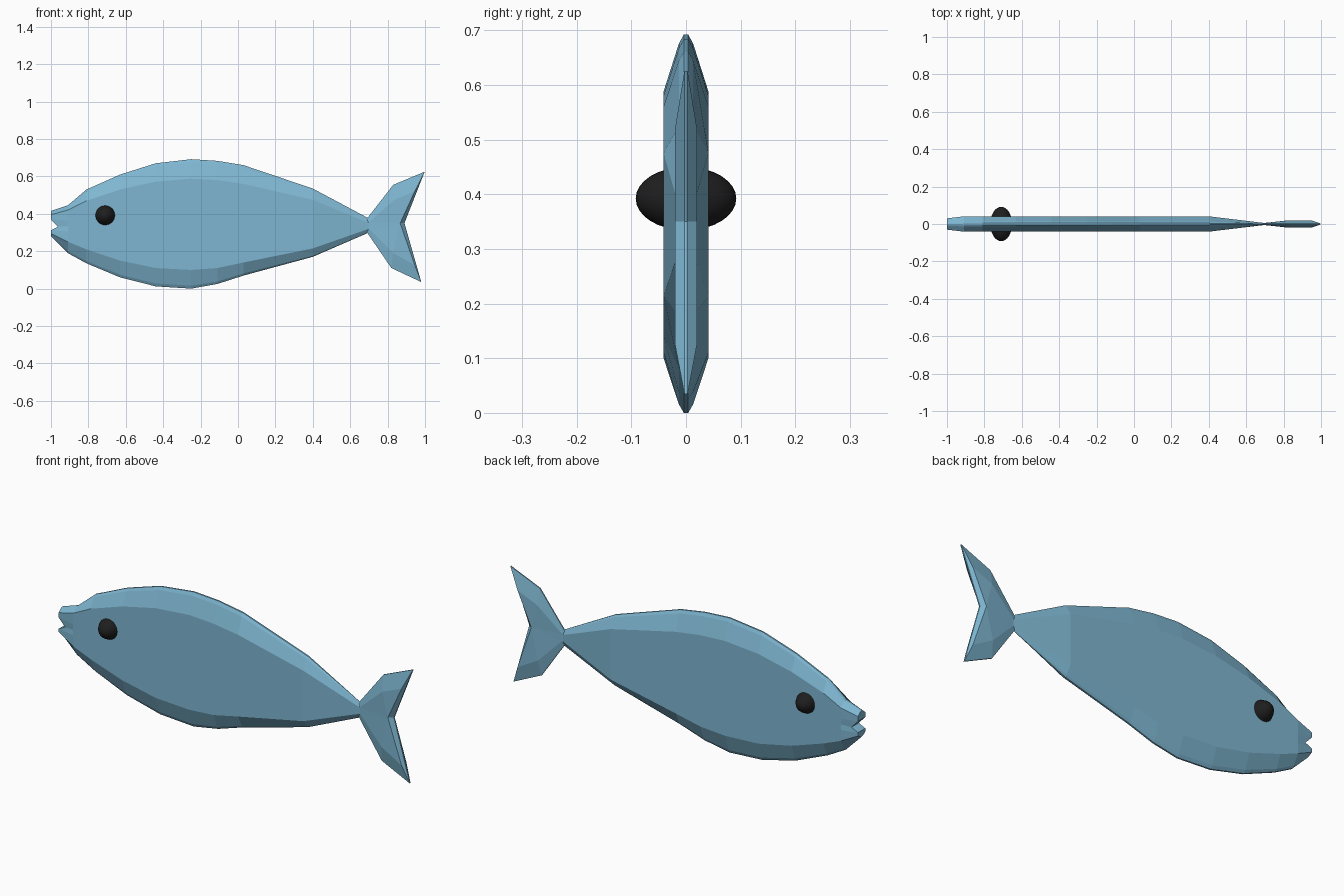
import bpy
import bmesh

cube = bpy.data.objects.get("Cube")
if cube:
    bpy.data.objects.remove(cube, do_unlink=True)


def make_material(name, color):
    mat = bpy.data.materials.new(name)
    mat.use_nodes = True
    mat.diffuse_color = (*color, 1)
    mat.node_tree.nodes["Principled BSDF"].inputs["Base Color"].default_value = (*color, 1)
    return mat


blue = make_material("fish blue", (0.21, 0.47, 0.64))
black = make_material("eye black", (0.013, 0.013, 0.013))


def finish(name, bm, mat):
    bmesh.ops.recalc_face_normals(bm, faces=bm.faces)
    mesh = bpy.data.meshes.new(name)
    bm.to_mesh(mesh)
    bm.free()
    mesh.materials.append(mat)
    obj = bpy.data.objects.new(name, mesh)
    bpy.context.collection.objects.link(obj)
    return obj


# Body stations: x, ridge top, bevel top, bevel bottom, keel, half thickness
stations = [
    (-1.00, .415, .395, .295, .28, .030),
    (-.91, .445, .42, .25, .19, .041),
    (-.81, .53, .47, .21, .135, .041),
    (-.63, .61, .53, .15, .06, .041),
    (-.44, .67, .572, .11, .012, .041),
    (-.25, .692, .588, .10, .0, .041),
    (-.11, .683, .58, .11, .025, .041),
    (.03, .66, .56, .14, .07, .041),
    (.40, .535, .475, .215, .17, .041),
    (.70, .375, .35, .32, .30, .005),
]


def section(index, x, top, bev_top, bev_low, keel, half):
    """Half cross-section from ridge to keel as (x, y, z)."""
    mouth = index == 0
    lips = (.37, .33, .312) if mouth else [
        bev_low + (bev_top - bev_low) * t for t in (.67, .5, .33)]
    corner_x = x + (.037 if mouth else 0)
    return [
        (x, half * .1, top),
        (x, half * .32, top - .16 * (top - bev_top)),
        (x, half, bev_top),
        (x, half, lips[0]),
        (corner_x, half, lips[1]),
        (x, half, lips[2]),
        (x, half, bev_low),
        (x, half * .32, keel + .16 * (bev_low - keel)),
        (x, half * .1, keel),
    ]


# Body skin, with the mouth notch in the nose cap
bm = bmesh.new()
rings = []
for i, station in enumerate(stations):
    pts = section(i, *station)
    ring = pts + [(x, -y, z) for x, y, z in reversed(pts)]
    rings.append([bm.verts.new(p) for p in ring])
count = len(rings[0])
for a, b in zip(rings, rings[1:]):
    for k in range(count):
        n = (k + 1) % count
        bm.faces.new((a[k], a[n], b[n], b[k]))
for ring in (rings[0], rings[-1]):
    for k in range(count // 2 - 1):
        bm.faces.new((ring[k], ring[k + 1], ring[-k - 2], ring[-k - 1]))
finish("body", bm, blue)

# Tail fin: thin rim around a thicker bevelled plate
rim = [(.69, .375), (.83, .555), (.998, .625), (.89, .35), (.98, .035), (.82, .11), (.69, .30)]
plate = [(.70, .355), (.835, .475), (.945, .52), (.867, .35), (.945, .125), (.83, .19), (.70, .32)]
bm = bmesh.new()
rims = []
for side in (1, -1):
    outer = [bm.verts.new((x, side * .003, z)) for x, z in rim]
    inner = [bm.verts.new((x, side * (.006 if x < .75 else .02), z)) for x, z in plate]
    rims.append(outer)
    for k in range(7):
        n = (k + 1) % 7
        bm.faces.new((outer[k], outer[n], inner[n], inner[k]))
    for k in (0, 1, 4, 5):
        bm.faces.new((inner[k], inner[k + 1], inner[3]))
    bm.faces.new((inner[6], inner[0], inner[3]))
for k in range(7):
    n = (k + 1) % 7
    bm.faces.new((rims[0][k], rims[0][n], rims[1][n], rims[1][k]))
finish("tail_fin", bm, blue)

# Eyes: one ellipsoid passing through the head
bpy.ops.mesh.primitive_uv_sphere_add(segments=32, ring_count=16, radius=1, location=(-.71, 0, .392))
eyes = bpy.context.object
eyes.name = "eyes"
eyes.scale = (.058, .092, .058)
eyes.data.materials.append(black)
bpy.ops.object.shade_smooth()
